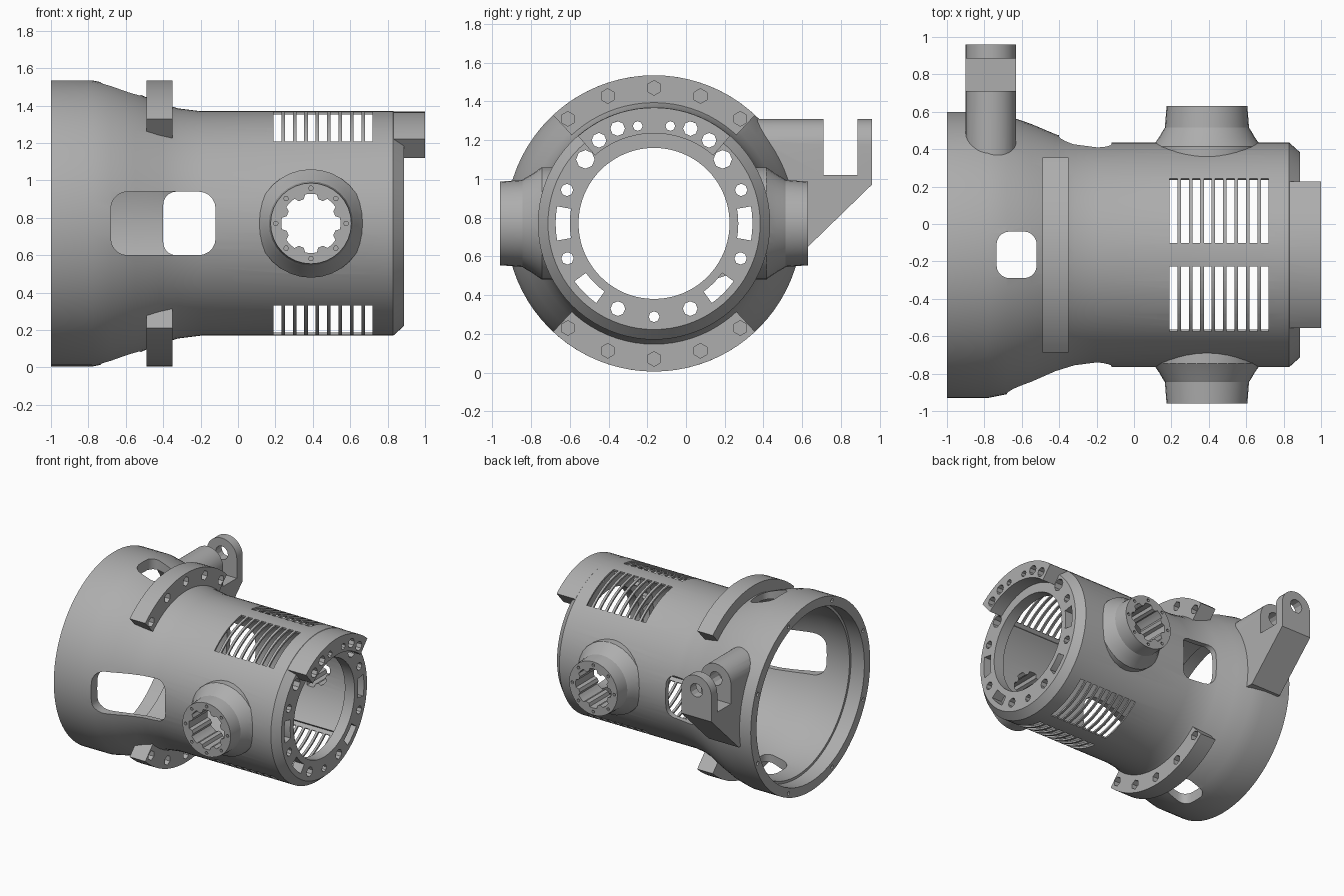
import bpy, bmesh
from math import sin, cos, pi, radians
from mathutils import Vector

cube = bpy.data.objects.get("Cube")
if cube:
    bpy.data.objects.remove(cube, do_unlink=True)

CY, CZ = -0.165, 0.77      # main axis of the housing, along x
BOSS_X = 0.39

grey = bpy.data.materials.new("cast_grey")
grey.use_nodes = True
colour = (0.42, 0.42, 0.42, 1)
grey.diffuse_color = colour
grey.node_tree.nodes["Principled BSDF"].inputs["Base Color"].default_value = colour


def solid(name, *lofts):
    """One object from capped lofts; each loft is a list of point rings."""
    bm = bmesh.new()
    for rings in lofts:
        vs = [[bm.verts.new(p) for p in ring] for ring in rings]
        n = len(vs[0])
        for a, b in zip(vs, vs[1:]):
            for i in range(n):
                j = (i + 1) % n
                bm.faces.new((a[i], a[j], b[j], b[i]))
        bm.faces.new(vs[0][::-1])
        bm.faces.new(vs[-1])
    bmesh.ops.recalc_face_normals(bm, faces=bm.faces)
    mesh = bpy.data.meshes.new(name)
    bm.to_mesh(mesh)
    bm.free()
    mesh.materials.append(grey)
    ob = bpy.data.objects.new(name, mesh)
    bpy.context.collection.objects.link(ob)
    return ob


def combine(target, tool, operation):
    """Apply a boolean and discard the tool."""
    mod = target.modifiers.new("cut", "BOOLEAN")
    mod.operation, mod.object, mod.solver = operation, tool, "EXACT"
    deps = bpy.context.evaluated_depsgraph_get()
    mesh = bpy.data.meshes.new_from_object(target.evaluated_get(deps))
    target.modifiers.clear()
    target.data = mesh
    bpy.data.objects.remove(tool, do_unlink=True)


def polar(x, r, a):
    return Vector((x, CY + r * sin(a), CZ + r * cos(a)))


def turned(profile, n=80):
    return [[polar(x, r, 2 * pi * i / n) for i in range(n)] for x, r in profile]


def sector(x0, x1, r0, r1, a0, a1, n=10):
    angles = [radians(a0 + (a1 - a0) * i / n) for i in range(n + 1)]
    return [[polar(x0, r0, a), polar(x1, r0, a), polar(x1, r1, a), polar(x0, r1, a)]
            for a in angles]


def x_hole(x0, x1, r, angle, size, n=8):
    c = polar(0, r, radians(angle))
    return [[c + Vector((x, size * sin(2 * pi * i / n), size * cos(2 * pi * i / n)))
             for i in range(n)] for x in (x0, x1)]


def y_turned(x, z, profile, n=32):
    return [[(x + r * cos(2 * pi * i / n), y, z + r * sin(2 * pi * i / n))
             for i in range(n)] for y, r in profile]


def rounded(x0, x1, b0, b1, rad):
    """Rounded rectangle outline."""
    out = []
    for k, (cx, cb) in enumerate(((x1 - rad, b1 - rad), (x0 + rad, b1 - rad),
                                  (x0 + rad, b0 + rad), (x1 - rad, b0 + rad))):
        for s in range(6):
            a = pi / 2 * (k + s / 5)
            out.append((cx + rad * cos(a), cb + rad * sin(a)))
    return out


# Outer shell: wide bell end, neck, barrel and chamfered nose
housing = solid("housing", turned([(-1, .765), (-.78, .765), (-.68, .745), (-.55, .7),
                                   (-.42, .645), (-.32, .615), (-.2, .6),
                                   (.83, .6), (.888, .548)]))

# Side bosses
for side in (-1, 1):
    rings = [(CY + side * d, r) for d, r in
             ((.4, .29), (.58, .29), (.63, .255), (.665, .235), (.68, .225), (.795, .216))]
    combine(housing, solid("boss", y_turned(BOSS_X, CZ, rings)), "UNION")

# Neck flanges above and below, and the locating lip on the nose
combine(housing, solid("flanges", *[sector(-.49, -.35, .5, .765, c - 43, c + 43, 20)
                                    for c in (0, 180)]), "UNION")
combine(housing, solid("nose_lip", sector(.82, 1, .465, .598, -41, 41, 20)), "UNION")

# Forked bracket at the back, rounded at the top with a pin hole
side_outline = [(.2, 1.31), (.71, 1.31), (.71, 1.02), (.885, 1.02), (.885, 1.31),
                (.96, 1.31), (.96, .97), (.61, .63), (.3, .63)]
bracket = solid("bracket", [[(x, y, z) for y, z in side_outline] for x in (-.9, -.63)])
front_outline = [(-.63, .5)] + [(-.765 + .135 * cos(pi * i / 16), 1.175 + .135 * sin(pi * i / 16))
                                for i in range(17)] + [(-.9, .5)]
combine(bracket, solid("bracket_shape", [[(x, y, z) for x, z in front_outline]
                                         for y in (.1, 1.1)]), "INTERSECT")
combine(bracket, solid("pin_hole", y_turned(-.765, 1.19, [(.6, .055), (1.1, .055)], 12)),
        "DIFFERENCE")
combine(housing, bracket, "UNION")

# Stepped interior and nose opening
combine(housing, solid("bore", turned([(-1.1, .69), (-.88, .69), (-.88, .67), (-.7, .67),
                                       (-.55, .64), (-.42, .6), (-.3, .568), (-.18, .56),
                                       (.8, .56), (.8, .39), (1.1, .39)])), "DIFFERENCE")

# Thinned wall behind the cooling slots
combine(housing, solid("slot_recess", *[sector(.16, .75, .4, .586, c - 46, c + 46, 30)
                                        for c in (0, 180)]), "DIFFERENCE")

# Windows: front, back, and straight through top and bottom
front_win = rounded(-.68, -.12, .6, .94, .09)
back_win = rounded(-.4, -.12, .6, .94, .07)
top_win = rounded(-.735, -.52, -.29, -.04, .07)
combine(housing, solid("windows",
                       [[(x, y, z) for x, z in front_win] for y in (-1.2, -.3)],
                       [[(x, y, z) for x, z in back_win] for y in (.1, .9)],
                       [[(x, y, z) for x, y in top_win] for z in (-.2, 1.8)]), "DIFFERENCE")

# Four banks of cooling slots
slots = [sector(.19 + .061 * i, .232 + .061 * i, .45, .7, a, a + 37)
         for a in (6, 137, 186, 317) for i in range(9)]
combine(housing, solid("slots", *slots), "DIFFERENCE")

# Lobed bore through both bosses, with small face holes
lobes = []
for i in range(64):
    a = 2 * pi * i / 64
    r = .135 if i % 8 in (3, 4, 5) else .158
    lobes.append((BOSS_X + r * cos(a), CZ + r * sin(a)))
boss_cuts = [[[(x, y, z) for x, z in lobes] for y in (-1.2, 1)]]
for i in range(8):
    a = 2 * pi * i / 8
    for side in (-1, 1):
        boss_cuts.append(y_turned(BOSS_X + .188 * cos(a), CZ + .188 * sin(a),
                                  [(CY + side * .75, .013), (CY + side * .85, .013)], 6))
combine(housing, solid("boss_cuts", *boss_cuts), "DIFFERENCE")

# Nose holes and curved slots, flange bolt pockets, bell rim holes
holes = []
for s in (-1, 1):
    holes += [sector(.7, 1.1, .435, .508, s * c - w, s * c + w) for c, w in ((90, 10), (135, 9))]
    for angle, r, size in ((9.5, .51, .025), (21, .525, .038), (33.5, .515, .038),
                           (47, .485, .048), (69, .482, .032), (112, .482, .032),
                           (157, .478, .038)):
        holes.append(x_hole(.78, 1.1, r, s * angle, size))
holes.append(x_hole(.78, 1.1, .482, 180, .028))
for centre in (0, 180):
    holes += [x_hole(-.44, -.3, .7, centre + a, .038, 6) for a in (-39.5, -20, 0, 20, 39.5)]
holes += [x_hole(-1.1, -.96, .73, 22.5 + 45 * i, .016, 6) for i in range(8)]
combine(housing, solid("holes", *holes), "DIFFERENCE")

# Smooth curved walls, sharp machined edges
bpy.ops.object.select_all(action="DESELECT")
housing.select_set(True)
bpy.context.view_layer.objects.active = housing
bpy.ops.object.shade_smooth_by_angle(angle=radians(25))
